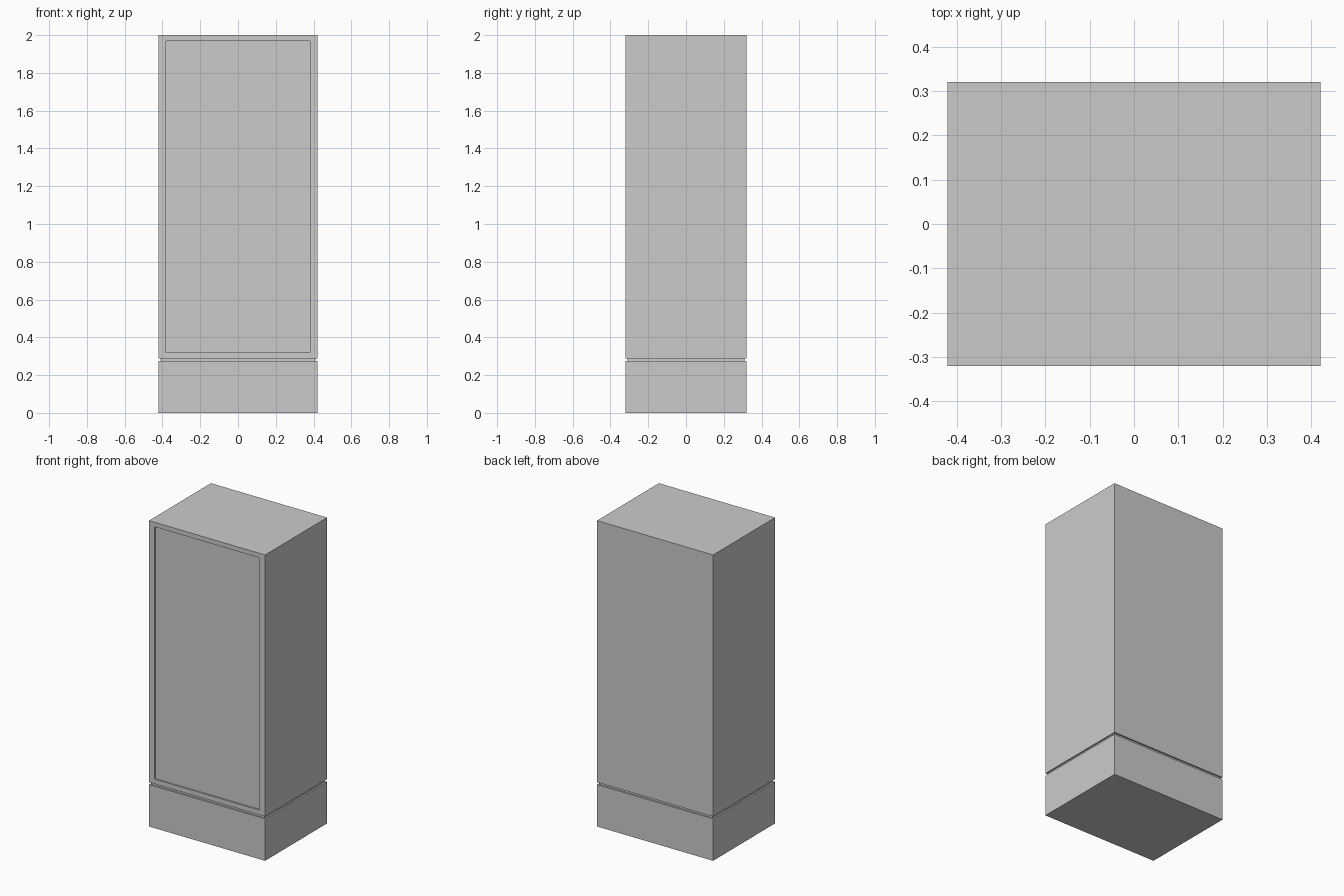
import bpy, bmesh

if "Cube" in bpy.data.objects:
    bpy.data.objects.remove(bpy.data.objects["Cube"])

W, D = 0.42, 0.32          # half width, half depth
GROOVE = 0.01              # groove depth
bm = bmesh.new()


def ring(z, inset):
    x, y = W - inset, D - inset
    return [bm.verts.new(p) for p in ((-x, -y, z), (x, -y, z), (x, y, z), (-x, y, z))]


# Cabinet shell: plinth, shadow groove, upper body
levels = [(0, 0), (0.274, 0), (0.274, GROOVE), (0.289, GROOVE), (0.289, 0), (2, 0)]
rings = [ring(z, i) for z, i in levels]
bm.faces.new(rings[0][::-1])
bm.faces.new(rings[-1])
for a, b in zip(rings, rings[1:]):
    for i in range(4):
        j = (i + 1) % 4
        f = bm.faces.new((a[i], a[j], b[j], b[i]))
        if i == 0:
            front = f      # last one kept is the upper front face

# Recessed door panel on the front
bm.normal_update()
bmesh.ops.inset_individual(bm, faces=[front], thickness=0.03)
for v in front.verts:
    v.co.x = 0.38 if v.co.x > 0 else -0.38
    v.co.z = 1.97 if v.co.z > 1 else 0.32
panel = bmesh.ops.extrude_discrete_faces(bm, faces=[front])["faces"][0]
for v in panel.verts:
    v.co.y += 0.01

bmesh.ops.recalc_face_normals(bm, faces=bm.faces)
mesh = bpy.data.meshes.new("cabinet")
bm.to_mesh(mesh)
bm.free()
bpy.context.collection.objects.link(bpy.data.objects.new("cabinet", mesh))
